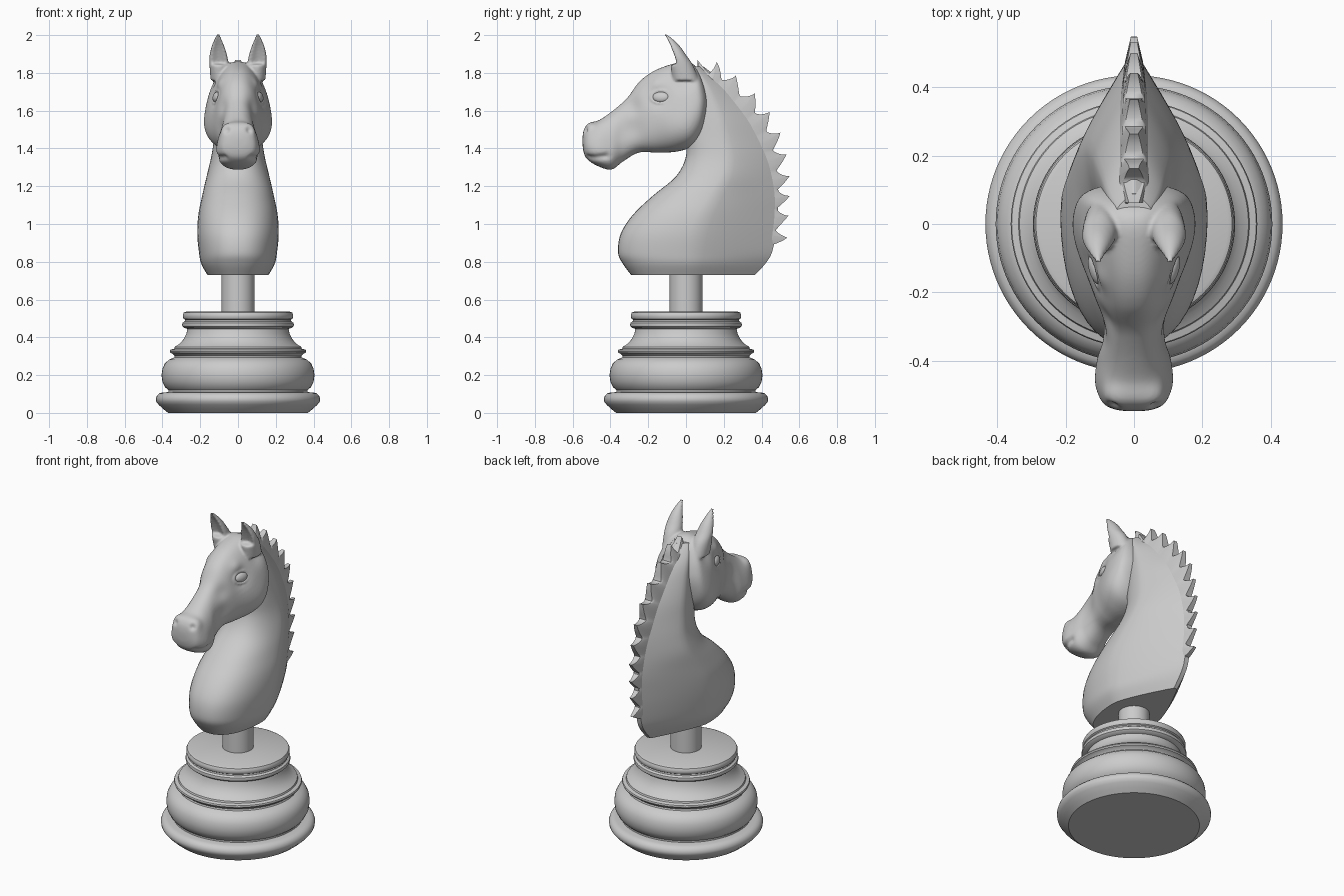
import bpy, bmesh, math
from mathutils import Vector, Matrix

if "Cube" in bpy.data.objects:
    bpy.data.objects.remove(bpy.data.objects["Cube"])


def spline(pts, t):
    """Catmull-Rom value of a list of tuples at parameter t."""
    i = max(0, min(int(math.floor(t)), len(pts) - 2))
    f = t - i
    p0, p1, p2, p3 = (pts[max(0, min(len(pts) - 1, i + k))] for k in (-1, 0, 1, 2))
    return [0.5 * (2 * b + (c - a) * f + (2 * a - 5 * b + 4 * c - d) * f * f
                   + (3 * b - a - 3 * c + d) * f ** 3)
            for a, b, c, d in zip(p0, p1, p2, p3)]


def resample(pts, per):
    n = (len(pts) - 1) * per
    return [spline(pts, i / per) for i in range(n + 1)]


def loft(bm, rings, closed=False):
    """Skin a list of equal rings, capping the ends unless closed."""
    vs = [[bm.verts.new(p) for p in r] for r in rings]
    n, m = len(vs), len(vs[0])
    faces = []
    for i in range(n if closed else n - 1):
        a, b = vs[i], vs[(i + 1) % n]
        for j in range(m):
            k = (j + 1) % m
            faces.append(bm.faces.new((a[j], a[k], b[k], b[j])))
    if not closed:
        faces += [bm.faces.new(vs[0]), bm.faces.new(vs[-1])]
    bmesh.ops.recalc_face_normals(bm, faces=faces)


def finish(name, bm, angle=35):
    me = bpy.data.meshes.new(name)
    bm.to_mesh(me)
    bm.free()
    ob = bpy.data.objects.new(name, me)
    bpy.context.collection.objects.link(ob)
    bpy.ops.object.select_all(action='DESELECT')
    ob.select_set(True)
    bpy.context.view_layer.objects.active = ob
    bpy.ops.object.shade_smooth_by_angle(angle=math.radians(angle))
    return ob


def lathe(name, profile, n=96):
    bm = bmesh.new()
    loft(bm, [[(r * math.cos(2 * math.pi * i / n), r * math.sin(2 * math.pi * i / n), z)
               for i in range(n)] for r, z in profile])
    return finish(name, bm)


def power(c, e):
    return math.copysign(abs(c) ** (2 / e), c)


# turned base and post
lathe("base", [
    (.37, 0), (.395, .02), (.42, .043), (.433, .06), (.435, .075), (.43, .09), (.418, .103),
    (.40, .108), (.368, .11), (.368, .12), (.385, .135), (.40, .165), (.405, .20), (.40, .235),
    (.387, .262), (.365, .282), (.338, .293), (.335, .302), (.345, .312), (.358, .318),
    (.361, .326), (.358, .334), (.338, .34), (.335, .35), (.31, .365), (.288, .39), (.273, .42),
    (.268, .445), (.285, .45), (.294, .458), (.296, .467), (.294, .477), (.282, .485),
    (.280, .493), (.288, .498), (.292, .508), (.292, .52), (.287, .531), (.275, .536)])
lathe("post", [(.087, .52), (.087, .80)], 48)

# neck: horizontal teardrop slices (z, front y, back y, half width)
slices = [(.73, -.29, .365, .162), (.79, -.335, .42, .195), (.85, -.36, .455, .207),
          (.95, -.345, .475, .216), (1.05, -.28, .485, .21), (1.15, -.175, .49, .19),
          (1.25, -.055, .48, .167), (1.35, -.002, .46, .143), (1.45, 0, .425, .127),
          (1.55, 0, .375, .115), (1.65, 0, .30, .10), (1.73, 0, .225, .087),
          (1.79, 0, .15, .07), (1.835, 0, .09, .05)]


def teardrop(u):
    if u < .48:
        return max(0, 1 - (1 - u / .48) ** 2.3) ** (1 / 2.3)
    return 1 - .93 * ((u - .48) / .52) ** 1.25


rings = []
us = [(1 - math.cos(math.pi * i / 26)) / 2 for i in range(27)]
for z, yf, yb, w in resample(slices, 5):
    side = [(w * teardrop(u), yf + (yb - yf) * u, z) for u in us]
    rings.append(side + [(-x, y, zz) for x, y, zz in reversed(side[1:])])
bm = bmesh.new()
loft(bm, rings)
finish("neck", bm)

# mane: a ridge whose height rises to a hooked point at each tip (y, z)
tips = [(.46, .80), (.53, .915), (.54, 1.03), (.547, 1.135), (.547, 1.24), (.533, 1.355),
        (.503, 1.47), (.448, 1.58), (.372, 1.68), (.273, 1.775), (.175, 1.85), (.075, 1.865)]
rings = []
per, last = 12, len(tips) - 1
for i in range(int(.5 * per), last * per + 1):
    t = i / per
    p = Vector([0] + spline(tips, t))
    tan = Vector([0] + [a - b for a, b in zip(spline(tips, min(last, t + .05)),
                                              spline(tips, max(0, t - .05)))]).normalized()
    nrm = Vector((0, tan.z, -tan.y))
    tooth = (1 - 2 * abs(t - round(t))) ** 1.3
    h = .066 * tooth
    w = .024 + .018 * (t / last) ** 2
    base = p - nrm * .064
    up = tan * (.022 * tooth ** 2 - .008)
    tipw = w * (.75 - .4 * tooth)
    ring = [(1.5 * w, -.10), (w, -.008), (tipw, h)]
    ring += [(-a, b) for a, b in reversed(ring)]
    rings.append([base + nrm * b + Vector((a, 0, 0)) + (up if b == h else Vector()) for a, b in ring])
bm = bmesh.new()
loft(bm, rings)
finish("mane", bm, 50)

# skull sections, nose to poll (top y, top z, bottom y, bottom z, half width, taper to top)
skull = [(-.548, 1.46, -.548, 1.43, .02, 0), (-.54, 1.50, -.543, 1.385, .06, .05),
         (-.515, 1.533, -.525, 1.345, .092, .12), (-.46, 1.55, -.47, 1.308, .11, .2),
         (-.40, 1.59, -.395, 1.288, .104, .22), (-.345, 1.635, -.335, 1.33, .09, .15),
         (-.305, 1.675, -.25, 1.378, .097, .15), (-.245, 1.755, -.15, 1.378, .121, .2),
         (-.17, 1.81, -.05, 1.383, .15, .27), (-.08, 1.845, .03, 1.41, .165, .3),
         (0, 1.86, .08, 1.47, .16, .28), (.05, 1.835, .105, 1.55, .142, .2),
         (.085, 1.77, .116, 1.62, .10, .1), (.098, 1.72, .113, 1.67, .04, 0)]
rings = []
for ty, tz, by, bz, w, k in resample(skull, 8):
    ring = []
    for j in range(72):
        a = 2 * math.pi * j / 72
        v, h = power(math.sin(a), 2.4), power(math.cos(a), 2.4)
        ring.append((w * h * (1 - k * v), (ty + by) / 2 + (ty - by) / 2 * v,
                     (tz + bz) / 2 + (tz - bz) / 2 * v))
    rings.append(ring)
bm = bmesh.new()
loft(bm, rings)

# sculpted dents and bulges (x, y, z, radius, depth), mirrored
dents = [(.13, -.145, 1.675, .055, .02), (.11, -.16, 1.745, .035, -.010),
         (.065, -.50, 1.51, .035, -.012), (.062, -.535, 1.50, .014, .024),
         (.11, -.29, 1.50, .06, .010), (.08, -.28, 1.62, .045, .010),
         (.13, -.01, 1.76, .05, .010), (.16, -.03, 1.50, .08, -.006)]
dents += [(.108 - .035 * i * i / 16, -.42 - .024 * i, 1.358 - .002 * i, .015, .014) for i in range(5)]
bm.normal_update()
moves = []
for v in bm.verts:
    q = Vector((abs(v.co.x), v.co.y, v.co.z))
    d = sum(dep * math.exp(-(q - Vector((x, y, z))).length_squared / r ** 2)
            for x, y, z, r, dep in dents)
    moves.append((v, v.normal * d))
for v, m in moves:
    v.co -= m

# ears (z, centre x, centre y, radius x, radius y) with a scooped front, and eyelids
ear = [(1.76, .095, .0, .05, .07), (1.84, .10, -.022, .051, .060), (1.89, .104, -.042, .047, .046),
       (1.94, .106, -.066, .034, .035), (1.98, .106, -.092, .018, .021), (2.008, .105, -.115, .007, .007)]
look = Vector((1, -.28, .25)).normalized()
eye_at = Vector((.113, -.133, 1.672))
tilt = look.to_track_quat('X', 'Z').to_matrix().to_4x4()
flip = {1: Matrix.Identity(4), -1: Matrix.Scale(-1, 4, (1, 0, 0))}
for s in (1, -1):
    rings = []
    for z, cx, cy, rx, ry in resample(ear, 5):
        ring = []
        for j in range(24):
            a = 2 * math.pi * j / 24
            scoop = .8 * ry * max(0, -math.sin(a)) ** 3 if z > 1.85 else 0
            ring.append((s * (cx + rx * math.cos(a)), cy + ry * math.sin(a) + scoop, z))
        rings.append(ring)
    loft(bm, rings)
    rings = []
    for i in range(32):
        a = 2 * math.pi * i / 32
        out = Vector((0, math.cos(a) * .052, math.sin(a) * .034))
        rings.append([flip[s] @ (eye_at + tilt.to_3x3() @ (
            out * (1 + .2 * math.cos(b)) + Vector((.011 * math.sin(b), 0, 0))))
            for b in (2 * math.pi * j / 10 for j in range(10))])
    loft(bm, rings, closed=True)
head = finish("head", bm)
fuse = head.modifiers.new("fuse", 'REMESH')
fuse.mode = 'VOXEL'
fuse.voxel_size = .007
fuse.use_smooth_shade = True
soft = head.modifiers.new("soften", 'SMOOTH')
soft.factor = .5
soft.iterations = 4

# eyeballs
for s, name in ((1, "eye_left"), (-1, "eye_right")):
    bm = bmesh.new()
    bmesh.ops.create_uvsphere(bm, u_segments=32, v_segments=20, radius=1)
    mat = flip[s] @ Matrix.Translation(eye_at) @ tilt @ Matrix.Diagonal((.018, .045, .028, 1))
    bmesh.ops.transform(bm, matrix=mat, verts=bm.verts)
    bmesh.ops.recalc_face_normals(bm, faces=bm.faces)
    finish(name, bm)
